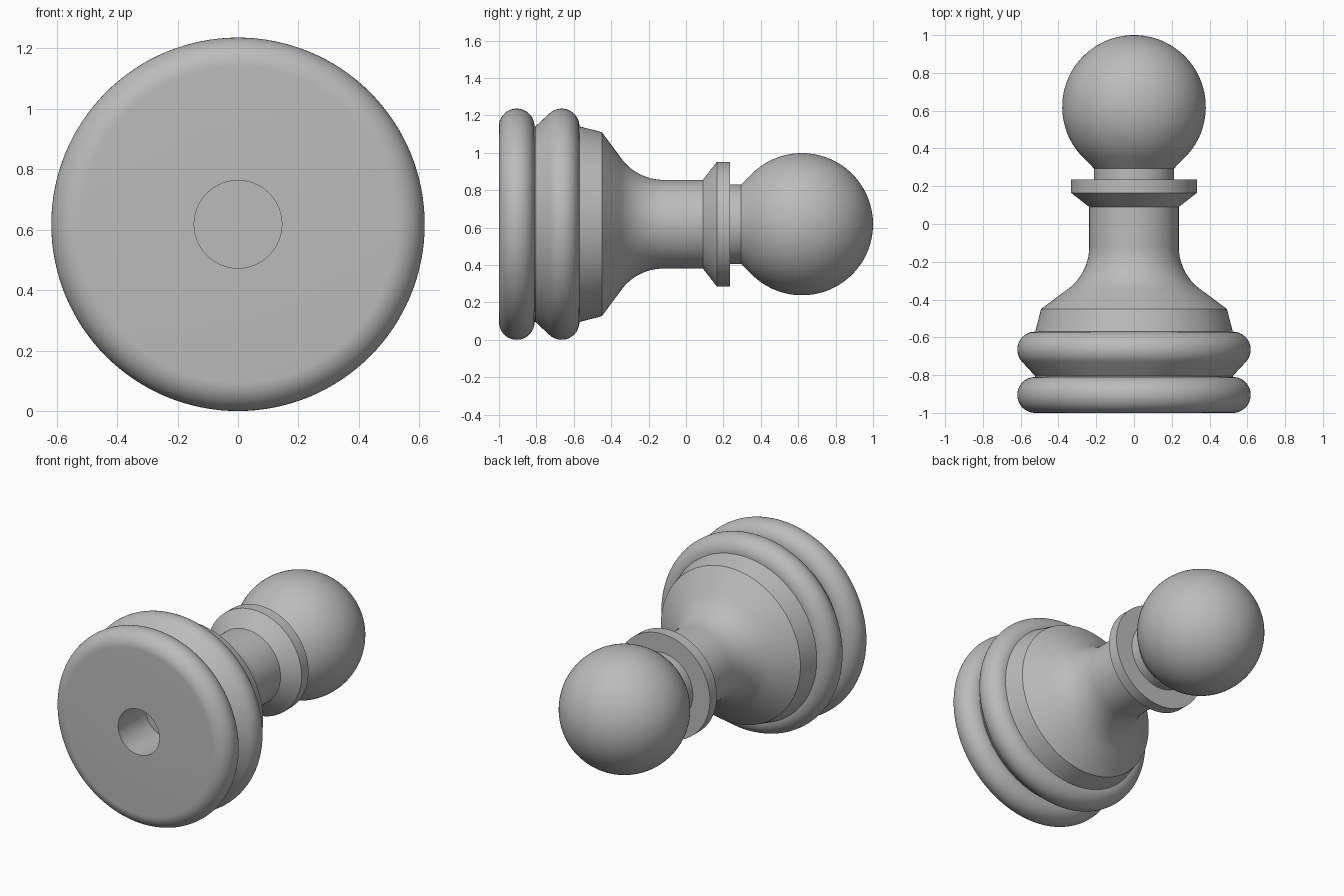
import bpy, bmesh
from math import sin, cos, radians, pi

AXIS_Z = 0.618     # height of the lying piece's centre line
SEGMENTS = 128

cube = bpy.data.objects.get("Cube")
if cube:
    bpy.data.objects.remove(cube, do_unlink=True)

grey = bpy.data.materials.new("plain grey")
grey.use_nodes = True
colour = (0.5, 0.5, 0.5, 1)
grey.diffuse_color = colour
grey.node_tree.nodes["Principled BSDF"].inputs["Base Color"].default_value = colour


def arc(y, r, radius, start, end, steps):
    """Profile points on a circle; zero degrees points along +y."""
    points = []
    for i in range(steps + 1):
        a = radians(start + (end - start) * i / steps)
        points.append((y + radius * cos(a), r + radius * sin(a)))
    return points


def lathe(name, profile):
    """Turn a (y, radius) profile around the centre line."""
    bm = bmesh.new()
    rings = []
    for y, r in profile:
        r = max(r, 0)
        angles = [2 * pi * k / SEGMENTS for k in range(SEGMENTS)]
        rings.append([bm.verts.new((r * cos(a), y, AXIS_Z + r * sin(a))) for a in angles])
    for low, high in zip(rings, rings[1:]):
        for k in range(SEGMENTS):
            n = (k + 1) % SEGMENTS
            bm.faces.new((low[k], high[k], high[n], low[n]))
    bmesh.ops.remove_doubles(bm, verts=bm.verts, dist=1e-5)
    mesh = bpy.data.meshes.new(name)
    bm.to_mesh(mesh)
    bm.free()
    mesh.materials.append(grey)
    obj = bpy.data.objects.new(name, mesh)
    bpy.context.collection.objects.link(obj)
    bpy.ops.object.select_all(action="DESELECT")
    obj.select_set(True)
    bpy.context.view_layer.objects.active = obj
    bpy.ops.object.shade_smooth_by_angle(angle=radians(25))
    return obj


# Rounded foot with a blind hole in its flat underside
lathe("foot", [(-0.72, 0), (-0.72, 0.145), (-1, 0.145)]
      + arc(-0.905, 0.523, 0.095, 180, 0, 24) + [(-0.805, 0.523)])

# Second ring, rising on a cone into its rounded rim
lathe("upper_ring", [(-0.805, 0.523)] + arc(-0.665, 0.523, 0.095, 132.7, 0, 20))

# Tapered shoulder, flared body and straight stem
lathe("body", [(-0.57, 0.523), (-0.45, 0.492)]
      + arc(-0.12, 0.517, 0.28, 214, 270, 16) + [(0.09, 0.237)])

# Collar with a bevelled lower side
lathe("collar", [(0.09, 0.237), (0.165, 0.333), (0.235, 0.333), (0.235, 0.213)])

# Short neck and round head
lathe("head", [(0.235, 0.213), (0.295, 0.213)] + arc(0.62, 0, 0.38, 135, 0, 40))
